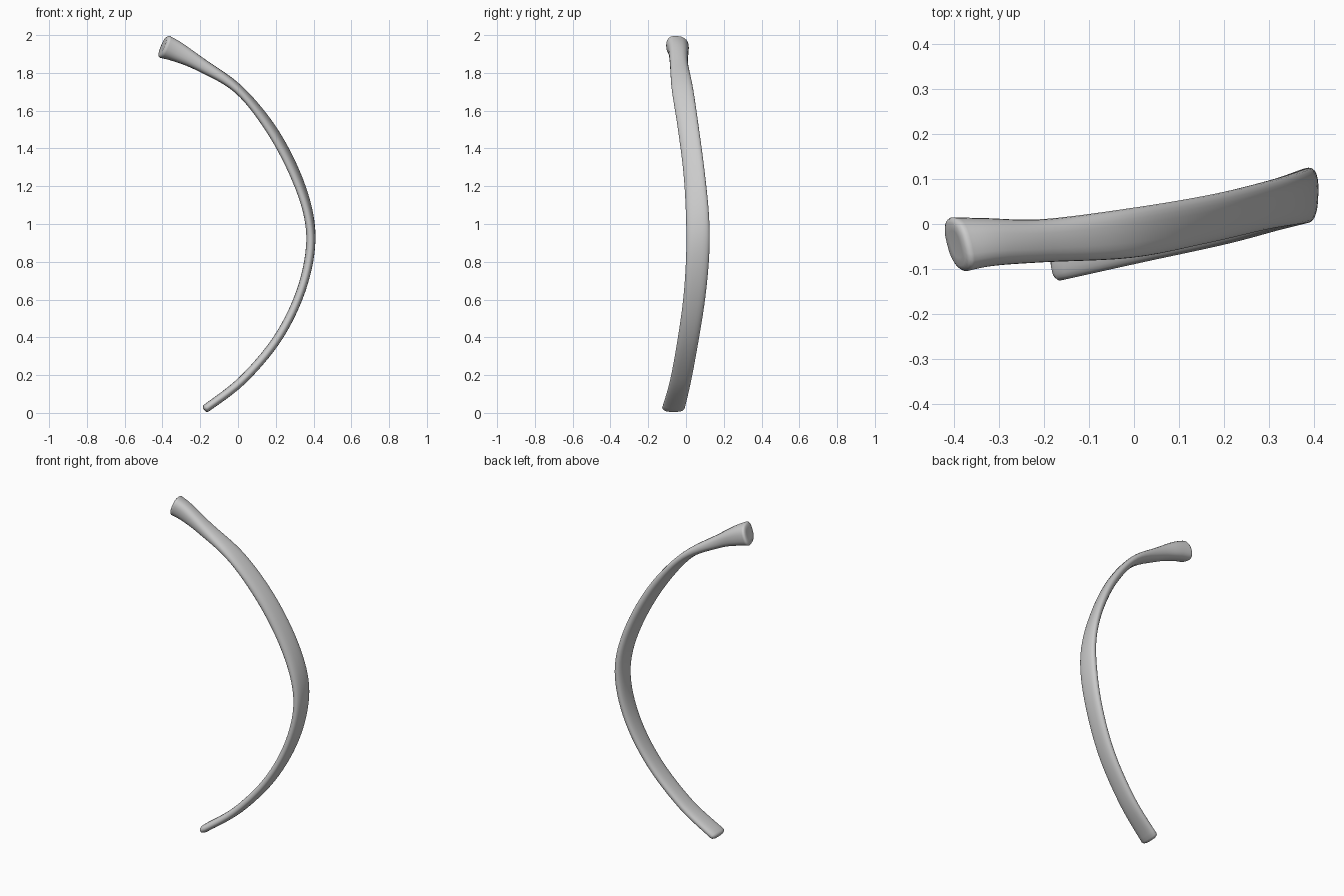
import bpy, bmesh, math
from mathutils import Vector

cube = bpy.data.objects.get("Cube")
if cube:
    bpy.data.objects.remove(cube, do_unlink=True)

# Stations along the bone: x, z, y centre, half width, half thickness, lean
STATIONS = [
    (-0.388, 1.938, -0.045, 0.060, 0.061, 0.25),
    (-0.32, 1.91, -0.040, 0.053, 0.053, 0.15),
    (-0.20, 1.845, -0.037, 0.048, 0.037, 0),
    (0.0, 1.715, -0.019, 0.056, 0.024, -0.1),
    (0.17, 1.51, 0.012, 0.055, 0.025, -0.2),
    (0.30, 1.27, 0.043, 0.056, 0.025, -0.2),
    (0.375, 1.04, 0.061, 0.061, 0.024, -0.1),
    (0.38, 0.84, 0.062, 0.061, 0.024, 0),
    (0.32, 0.61, 0.044, 0.058, 0.023, 0),
    (0.20, 0.38, 0.010, 0.056, 0.023, 0),
    (0.02, 0.17, -0.029, 0.056, 0.023, 0),
    (-0.165, 0.027, -0.066, 0.060, 0.022, 0),
]
SIDES, STEPS = 24, 6


def spline(p0, p1, p2, p3, t):
    return [0.5 * (2 * b + (c - a) * t + (2 * a - 5 * b + 4 * c - d) * t * t
                   + (3 * b - a - 3 * c + d) * t ** 3)
            for a, b, c, d in zip(p0, p1, p2, p3)]


# Smooth the stations into closely spaced sections
ends = [STATIONS[0]] + STATIONS + [STATIONS[-1]]
path = [spline(*ends[i:i + 4], s / STEPS)
        for i in range(len(STATIONS) - 1) for s in range(STEPS)]
path.append(list(STATIONS[-1]))


def tangent(i):
    a, b = path[max(i - 1, 0)], path[min(i + 1, len(path) - 1)]
    return Vector((b[0] - a[0], 0, b[1] - a[1])).normalized()


bm = bmesh.new()


def ring(i, scale=1, push=0):
    """Rounded-rectangle section; the lean shifts it across its width."""
    x, z, y, w, t, lean = path[i]
    along = tangent(i)
    out = Vector((-along.z, 0, along.x))
    centre = Vector((x, y, z)) + along * push
    verts = []
    for k in range(SIDES):
        a = math.tau * k / SIDES
        c, s = math.cos(a), math.sin(a)
        u = math.copysign(abs(c) ** 0.75, c) * w * scale
        v = math.copysign(abs(s) ** 0.85, s) * t * scale
        p = centre + Vector((0, u, 0)) + out * v
        if lean > 0:
            p -= Vector((u * lean, 0, u * lean * 0.4))
        else:
            p -= out * (u * lean)
        verts.append(bm.verts.new(p))
    return verts


# Rounded ends close the shaft
last = len(path) - 1
rings = [ring(0, 0.5, -0.010), ring(0, 0.8, -0.011), ring(0, 0.94, -0.006)]
rings += [ring(i) for i in range(last + 1)]
rings += [ring(last, 0.9, 0.010), ring(last, 0.65, 0.016), ring(last, 0.3, 0.018)]
for a, b in zip(rings, rings[1:]):
    for k in range(SIDES):
        n = (k + 1) % SIDES
        bm.faces.new((a[k], a[n], b[n], b[k]))
bm.faces.new(rings[0])
bm.faces.new(rings[-1])
bmesh.ops.recalc_face_normals(bm, faces=bm.faces)
for f in bm.faces:
    f.smooth = True

mesh = bpy.data.meshes.new("rib_bone")
bm.to_mesh(mesh)
bm.free()
rib = bpy.data.objects.new("rib_bone", mesh)
bpy.context.collection.objects.link(rib)

# Plain grey bone
grey = bpy.data.materials.new("bone_grey")
grey.use_nodes = True
colour = (0.6, 0.6, 0.6, 1)
grey.diffuse_color = colour
grey.node_tree.nodes["Principled BSDF"].inputs["Base Color"].default_value = colour
mesh.materials.append(grey)
